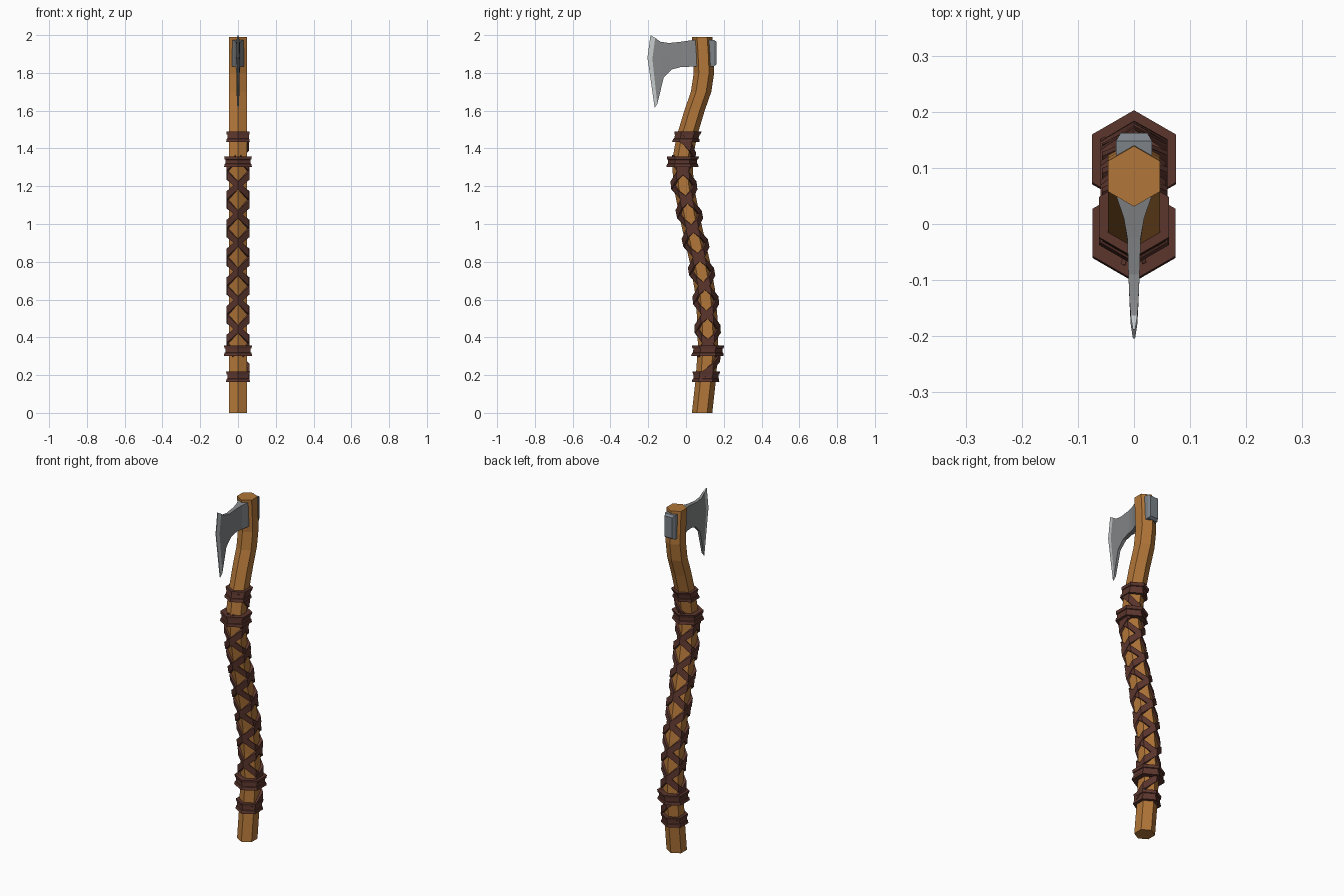
import bpy, bmesh, math

if "Cube" in bpy.data.objects:
    bpy.data.objects.remove(bpy.data.objects["Cube"])


def material(name, rgb):
    m = bpy.data.materials.new(name)
    m.use_nodes = True
    m.diffuse_color = (*rgb, 1)
    m.node_tree.nodes["Principled BSDF"].inputs["Base Color"].default_value = (*rgb, 1)
    return m


WOOD = material("warm wood", (0.44, 0.18, 0.04))
LEATHER = material("dark leather", (0.107, 0.037, 0.027))
STEEL = material("grey steel", (0.23, 0.235, 0.24))
EDGE = material("bright edge", (0.55, 0.58, 0.59))
POLL = material("blue steel", (0.2, 0.225, 0.25))

# Centre line of the shaft as (height, y)
PATH = [(0, .085), (.18, .105), (.35, .117), (.5, .113), (.65, .1), (.8, .073),
        (1, .028), (1.2, -.012), (1.33, -.02), (1.46, .003), (1.6, .045),
        (1.7, .08), (1.8, .095), (1.9, .091), (1.99, .085)]
RADIUS = 0.054


def centre(z):
    for (z0, y0), (z1, y1) in zip(PATH, PATH[1:]):
        if z <= z1:
            return y0 + (y1 - y0) * (z - z0) / (z1 - z0)
    return PATH[-1][1]


def hex_point(angle, radius, z, y):
    """Point on a hexagon whose corners face front and back."""
    a = angle - math.pi / 2
    off = a % (math.pi / 3) - math.pi / 6
    r = radius * math.cos(math.pi / 6) / math.cos(off)
    return (r * math.cos(angle), y + r * math.sin(angle), z)


def loft(name, rings, mats, closed=False, pick=None):
    """Skin a list of equal point rings; pick chooses a material per segment."""
    bm = bmesh.new()
    vs = [[bm.verts.new(p) for p in ring] for ring in rings]
    n = len(vs[0])
    count = len(vs) if closed else len(vs) - 1
    for i in range(count):
        a, b = vs[i], vs[(i + 1) % len(vs)]
        for j in range(n):
            f = bm.faces.new((a[j], a[(j + 1) % n], b[(j + 1) % n], b[j]))
            f.material_index = pick(i) if pick else 0
    if not closed:
        bm.faces.new(vs[0])
        f = bm.faces.new(vs[-1])
        f.material_index = pick(count - 1) if pick else 0
    bmesh.ops.recalc_face_normals(bm, faces=bm.faces)
    mesh = bpy.data.meshes.new(name)
    bm.to_mesh(mesh)
    bm.free()
    for m in mats:
        mesh.materials.append(m)
    ob = bpy.data.objects.new(name, mesh)
    bpy.context.collection.objects.link(ob)
    return ob


def hexagon(radius, z, y):
    return [hex_point(math.pi / 6 + k * math.pi / 3, radius, z, y) for k in range(6)]


# Shaft
loft("shaft", [hexagon(RADIUS, z, y) for z, y in PATH], [WOOD])


# Leather bands with a groove around the middle
def band(name, z, r):
    profile = [(-.028, .05), (-.028, r), (-.012, r * .96), (-.01, r * .9),
               (.01, r * .9), (.012, r * .96), (.028, r), (.028, .05)]
    loft(name, [hexagon(q, z + h, centre(z + h)) for h, q in profile], [LEATHER])


band("lower_end_band", .192, .073)
band("lower_band", .33, .086)
band("upper_band", 1.33, .085)
band("upper_end_band", 1.463, .072)


# Crossing leather straps wound around the grip
def strap(name, sense, start, low, high, outer):
    turn = math.pi / .152
    step = math.pi / 12 / turn
    rings = []
    for k in range(math.ceil((low - .9) / step), math.floor((high - .9) / step) + 1):
        z = .9 + k * step
        a = -math.pi / 2 + start + sense * k * math.pi / 12
        rings.append([hex_point(a, RADIUS * s, z + h, centre(z + h))
                      for s, h in ((.97, -.021), (outer, -.021), (outer, .021), (.97, .021))])
    loft(name, rings, [LEATHER])


strap("strap_rising_a", 1, 0, .31, 1.35, 1.28)
strap("strap_rising_b", 1, math.pi, .19, 1.35, 1.28)
strap("strap_falling_a", -1, 0, .31, 1.47, 1.22)
strap("strap_falling_b", -1, math.pi, .31, 1.35, 1.22)

# Axe blade: sections of (top, middle, bottom) as (y, z) plus half thickness
SECTIONS = [
    ((.08, 1.975), (.08, 1.905), (.08, 1.835), .032),
    ((.045, 1.975), (.045, 1.905), (.045, 1.835), .03),
    ((.01, 1.97), (.01, 1.9), (.01, 1.832), .018),
    ((-.025, 1.965), (-.025, 1.9), (-.03, 1.83), .012),
    ((-.09, 1.958), (-.09, 1.89), (-.075, 1.818), .01),
    ((-.135, 1.965), (-.14, 1.88), (-.118, 1.775), .008),
    ((-.163, 1.985), (-.178, 1.875), (-.152, 1.635), .006),
    ((-.188, 2.0), (-.204, 1.88), (-.166, 1.615), .002),
]


def blade_ring(top, mid, low, t):
    return ([(t, y, z) for y, z in (top, mid, low)]
            + [(-t, y, z) for y, z in (low, mid, top)])


last = len(SECTIONS) - 2
loft("axe_blade", [blade_ring(*s) for s in SECTIONS], [STEEL, EDGE],
     pick=lambda i: 1 if i == last else 0)


# Poll behind the shaft, with chamfered back edges
def poll_ring(y, w, z0, z1):
    return [(-w, y, z0), (w, y, z0), (w, y, z1), (-w, y, z1)]


loft("axe_poll", [poll_ring(.1, .032, 1.835, 1.975),
                  poll_ring(.148, .032, 1.835, 1.975),
                  poll_ring(.162, .024, 1.845, 1.965)], [POLL])
